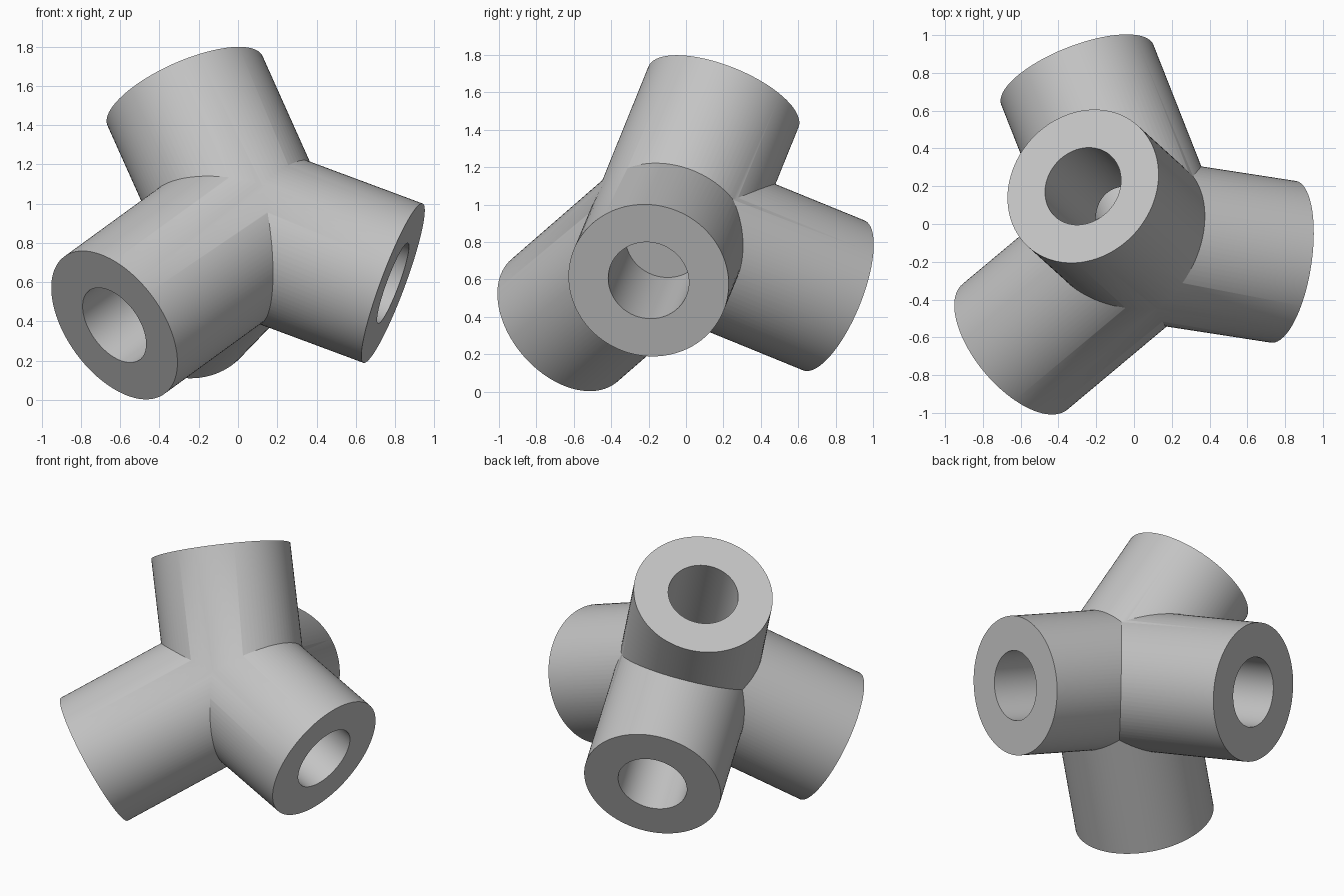
import bpy
from mathutils import Vector

cube = bpy.data.objects.get("Cube")
if cube:
    bpy.data.objects.remove(cube, do_unlink=True)

HUB = Vector((0.045, -0.085, 0.872))
OUTER, BORE = 0.433, 0.218
FLOOR_GAP = 0.165  # solid distance between hub centre and each bore floor

# Centre of each open tube end
ENDS = {
    "top": (-0.27, 0.20, 1.575),
    "left": (0.79, -0.20, 0.595),
    "front": (-0.63, -0.65, 0.381),
    "back": (-0.30, 0.79, 0.515),
}

grey = bpy.data.materials.new("light_grey")
grey.use_nodes = True
colour = (0.55, 0.55, 0.55, 1)
grey.diffuse_color = colour
grey.node_tree.nodes["Principled BSDF"].inputs["Base Color"].default_value = colour


def rod(name, start, end, radius):
    """Solid cylinder running between two points."""
    axis = end - start
    bpy.ops.mesh.primitive_cylinder_add(
        vertices=96, radius=radius, depth=axis.length,
        location=(start + end) / 2,
        rotation=axis.to_track_quat('Z', 'Y').to_euler())
    obj = bpy.context.object
    obj.name = name
    obj.data.materials.append(grey)
    return obj


def combine(target, tool, operation):
    """Apply a boolean and discard the tool object."""
    tool.hide_render = True
    mod = target.modifiers.new(operation.lower(), 'BOOLEAN')
    mod.operation = operation
    mod.solver = 'EXACT'
    mod.object = tool
    bpy.context.view_layer.objects.active = target
    bpy.ops.object.modifier_apply(modifier=mod.name)
    bpy.data.objects.remove(tool, do_unlink=True)


# Four arms meeting at the hub
arms = [rod(name + "_arm", HUB, Vector(end), OUTER) for name, end in ENDS.items()]
connector = arms[0]
for arm in arms[1:]:
    combine(connector, arm, 'UNION')

# Blind socket in each arm
for name, end in ENDS.items():
    end = Vector(end)
    direction = (end - HUB).normalized()
    socket = rod(name + "_socket", HUB + direction * FLOOR_GAP,
                 end + direction * 0.1, BORE)
    combine(connector, socket, 'DIFFERENCE')

connector.name = "four_way_tube_connector"
bpy.ops.object.select_all(action='DESELECT')
connector.select_set(True)
bpy.context.view_layer.objects.active = connector
bpy.ops.object.shade_smooth_by_angle(angle=0.5)
